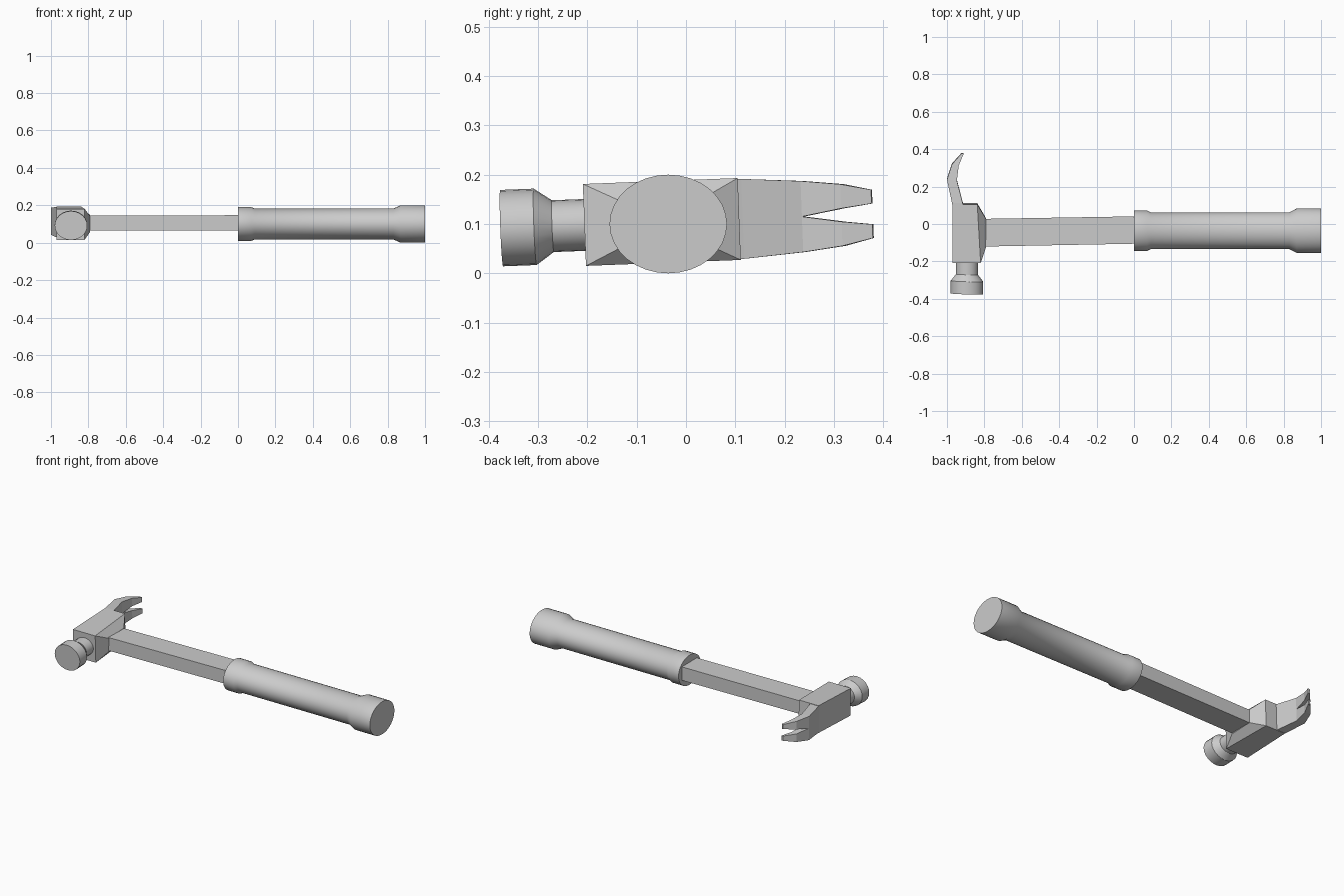
import bpy, bmesh
from math import sin, cos, pi, radians
from mathutils import Matrix, Vector

if "Cube" in bpy.data.objects:
    bpy.data.objects.remove(bpy.data.objects["Cube"])


def loft(name, sections, smooth=False, matrix=None):
    """Skin a list of equal-length vertex rings and cap both ends."""
    bm = bmesh.new()
    rings = [[bm.verts.new(p) for p in s] for s in sections]
    n = len(rings[0])
    for a, b in zip(rings, rings[1:]):
        for i in range(n):
            j = (i + 1) % n
            bm.faces.new((a[i], a[j], b[j], b[i]))
    bm.faces.new(rings[0])
    bm.faces.new(rings[-1])
    if matrix:
        bm.transform(matrix)
    bmesh.ops.recalc_face_normals(bm, faces=bm.faces)
    me = bpy.data.meshes.new(name)
    bm.to_mesh(me)
    bm.free()
    if smooth:
        me.shade_smooth()
        me.set_sharp_from_angle(angle=radians(30))
    ob = bpy.data.objects.new(name, me)
    bpy.context.collection.objects.link(ob)
    return ob


def rect_x(x, y0, y1, z0, z1):
    return [(x, y0, z0), (x, y1, z0), (x, y1, z1), (x, y0, z1)]


def circle(n=24):
    return [(cos(2 * pi * i / n), sin(2 * pi * i / n)) for i in range(n)]


# Grip: oval section, flared at both ends
grip = [(0, .108), (.07, .108), (.09, .098), (.83, .098), (.87, .119), (1, .119)]
loft("grip", [[(x, -.036 + r * c, .1 + .84 * r * s) for c, s in circle(32)]
              for x, r in grip], True)

# Shaft
loft("shaft", [rect_x(-.83, -.121, .027, .065, .145),
               rect_x(.02, -.105, .041, .065, .147)])

# The head is built level around z = 0, then tilted slightly
tilt = Matrix.Translation((0, 0, .106)) @ Matrix.Rotation(radians(2.2), 4, 'X')

# Head block, narrowing toward the shaft
block = [rect_x(-.97, -.206, .108, -.083, .083),
         rect_x(-.83, -.206, .108, -.083, .083),
         rect_x(-.79, -.12, .027, -.042, .04)]
for i, p in enumerate(block[1]):
    block[1][i] = (-.82 if p[1] < 0 else -.838, p[1], p[2])
loft("head_block", block, matrix=tilt)

# Striking face and neck
face = [(-.19, .059), (-.27, .059), (-.306, .087), (-.374, .087)]
loft("striking_face", [[(-.893 + r * c, y - .03 * r * c, .89 * r * s)
                        for c, s in circle()] for y, r in face], True, tilt)

# Claw: outer point, inner point, half width, half gap
claw = [((-.97, .10), (-.913, .105), .081, 0),
        ((-.973, .115), (-.916, .115), .081, 0),
        ((-1.0, .24), (-.947, .235), .072, 0),
        ((-.973, .322), (-.937, .315), .0625, .0135),
        ((-.922, .379), (-.911, .377), .049, .021)]


def claw_section(s, z0, z1):
    (ox, oy), (ix, iy) = s[0], s[1]
    return [(ox, oy, z0), (ix, iy, z0), (ix, iy, z1), (ox, oy, z1)]


loft("claw_root", [claw_section(s, -s[2], s[2]) for s in claw[:3]], matrix=tilt)
for side, label in ((1, "upper"), (-1, "lower")):
    loft("claw_prong_" + label,
         [claw_section(s, side * s[3], side * s[2]) for s in claw[2:]], matrix=tilt)
